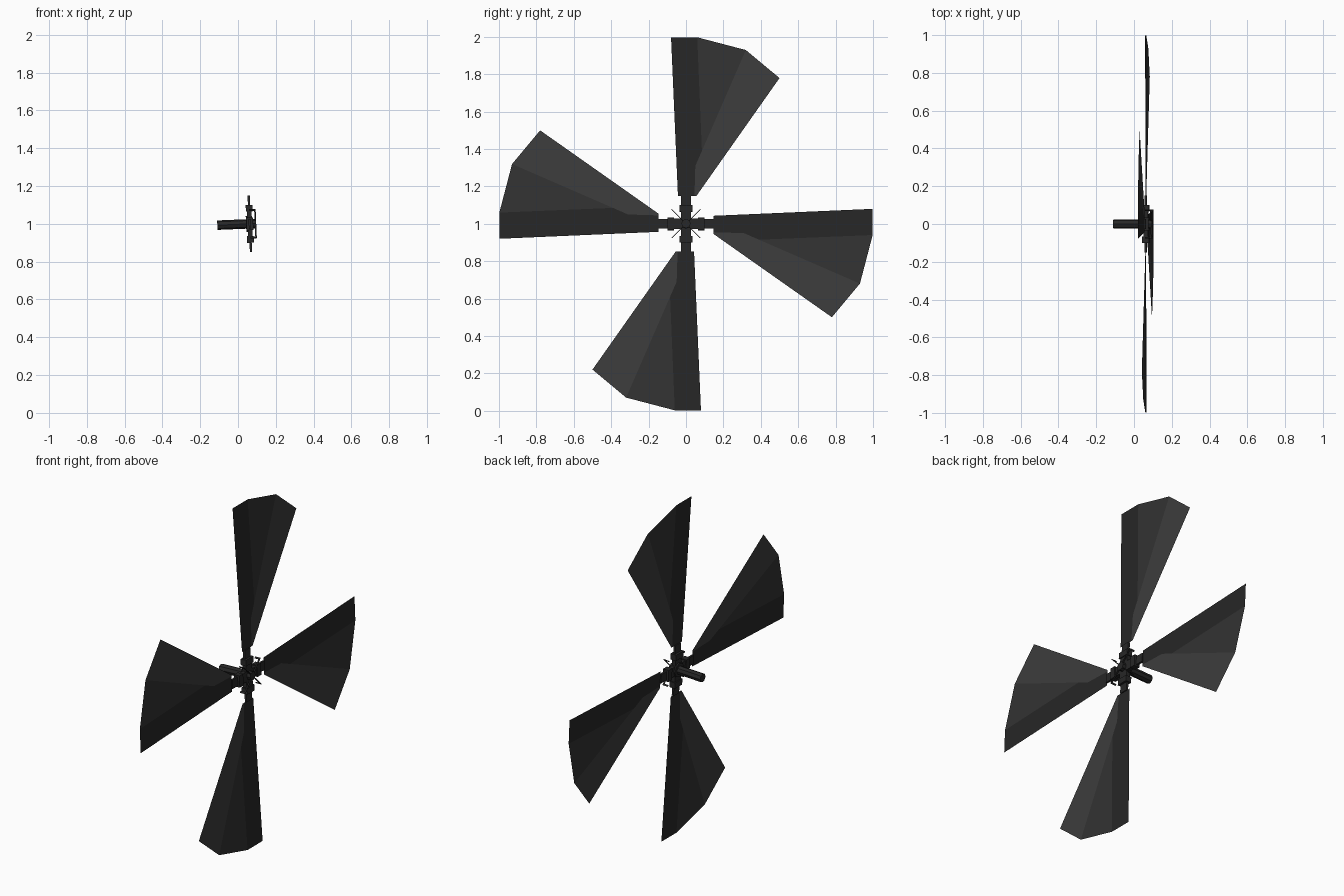
import bpy, bmesh, math
from mathutils import Matrix, Vector

if "Cube" in bpy.data.objects:
    bpy.data.objects.remove(bpy.data.objects["Cube"])

# rotor axis runs along x and leans slightly
TILT = Matrix.Translation((0.0625, 0, 1)) @ Matrix.Rotation(-0.042, 4, 'Y')


def material(name, v):
    m = bpy.data.materials.new(name)
    m.diffuse_color = (v, v, v, 1)
    m.use_nodes = True
    m.node_tree.nodes["Principled BSDF"].inputs["Base Color"].default_value = m.diffuse_color
    return m


DARK = material("dark", 0.02)
MID = material("mid", 0.032)
LIGHT = material("light", 0.046)


def finish(name, bm, mats, turn=0):
    me = bpy.data.meshes.new(name)
    bm.to_mesh(me)
    bm.free()
    for m in mats:
        me.materials.append(m)
    ob = bpy.data.objects.new(name, me)
    bpy.context.collection.objects.link(ob)
    ob.matrix_world = TILT @ Matrix.Rotation(turn, 4, 'X')
    return ob


def add_box(bm, lo, hi):
    lo, hi = Vector(lo), Vector(hi)
    s = hi - lo
    bmesh.ops.create_cube(bm, size=1, matrix=Matrix.Translation((lo + hi) / 2) @ Matrix.Diagonal((*s, 1)))


def add_cylinder(bm, x0, x1, r, sides):
    mat = Matrix.Translation(((x0 + x1) / 2, 0, 0)) @ Matrix.Rotation(math.pi / 2, 4, 'Y')
    bmesh.ops.create_cone(bm, cap_ends=True, segments=sides, radius1=r, radius2=r, depth=x1 - x0, matrix=mat)


# sail outline points (y, z) and its three panels
PTS = [(-0.08, 0.998), (0.06, 0.998), (0.32, 0.93), (0.50, 0.78), (0.055, 0.148),
       (0.045, 0.148), (-0.043, 0.148), (0.085, 0.39), (0.05, 0.31)]
PANELS = [(0, 1, 7, 8, 5, 6), (1, 2, 7), (2, 3, 4, 5, 8, 7)]

for i in range(4):
    a = i * math.pi / 2
    # thin sail
    bm = bmesh.new()
    vs = [bm.verts.new((0, y, z)) for y, z in PTS]
    for k, p in enumerate(PANELS):
        bm.faces.new([vs[j] for j in p]).material_index = k
    bmesh.ops.recalc_face_normals(bm, faces=bm.faces)
    finish(f"sail_{i + 1}", bm, [DARK, MID, LIGHT], a)

    # stepped arm holding the sail
    bm = bmesh.new()
    add_box(bm, (-0.012, -0.028, 0), (0.012, 0.028, 0.1))
    add_box(bm, (-0.018, -0.034, 0.065), (0.018, 0.034, 0.1))
    add_box(bm, (-0.006, -0.026, 0.1), (0.006, 0.026, 0.15))
    finish(f"arm_{i + 1}", bm, [DARK], a)

    # thin diagonal brace in front of the hub
    bm = bmesh.new()
    add_box(bm, (0.026, -0.002, 0), (0.034, 0.002, 0.108))
    add_box(bm, (0.0, -0.002, 0.098), (0.03, 0.002, 0.108))
    finish(f"brace_{i + 1}", bm, [DARK], a + math.pi / 4)

# hub and cap
bm = bmesh.new()
add_cylinder(bm, -0.02, 0.012, 0.042, 8)
add_cylinder(bm, 0.012, 0.034, 0.025, 8)
finish("hub", bm, [DARK])

# drive shaft
bm = bmesh.new()
add_cylinder(bm, -0.172, -0.015, 0.025, 8)
finish("shaft", bm, [DARK])
